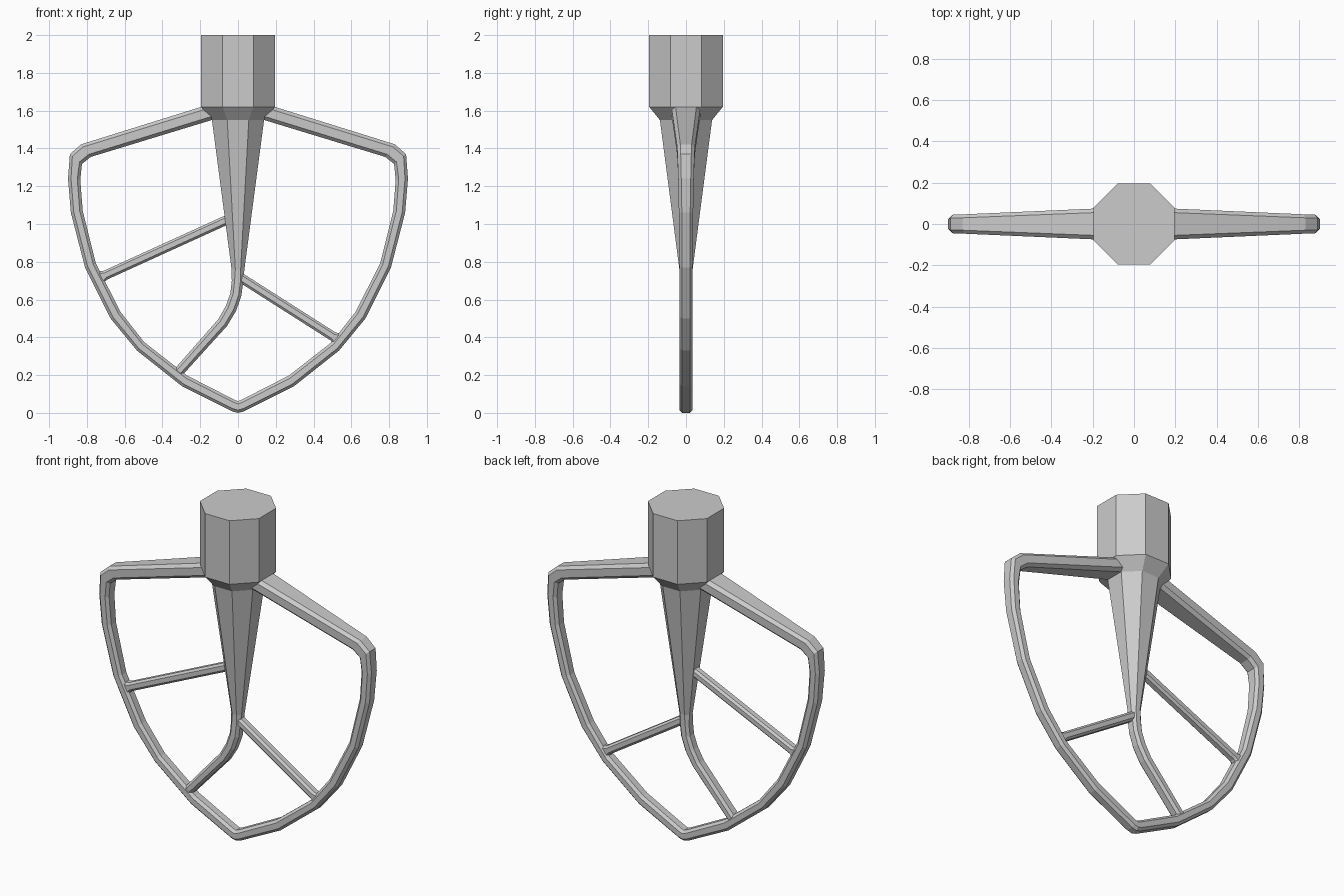
import bpy, bmesh
from mathutils import Vector

if "Cube" in bpy.data.objects:
    bpy.data.objects.remove(bpy.data.objects["Cube"])


def loft(name, stations):
    """Skin chamfered-rectangle sections.
    Station: edge A (x, z), edge B (x, z), half depth in y, chamfer."""
    bm = bmesh.new()
    rings = []
    for ax, az, bx, bz, t, c in stations:
        a, b = Vector((ax, 0, az)), Vector((bx, 0, bz))
        mid, w = (a + b) / 2, (b - a).length / 2
        u = (b - a).normalized()
        pts = [(w, c - t), (w, t - c), (w - c, t), (c - w, t),
               (-w, t - c), (-w, c - t), (c - w, -t), (w - c, -t)]
        rings.append([bm.verts.new(mid + u * p + Vector((0, y, 0))) for p, y in pts])
    for r, s in zip(rings, rings[1:]):
        for i in range(8):
            j = (i + 1) % 8
            bm.faces.new((r[i], r[j], s[j], s[i]))
    bm.faces.new(rings[0])
    bm.faces.new(rings[-1])
    bmesh.ops.recalc_face_normals(bm, faces=bm.faces)
    me = bpy.data.meshes.new(name)
    bm.to_mesh(me)
    bm.free()
    ob = bpy.data.objects.new(name, me)
    bpy.context.collection.objects.link(ob)
    return ob


def spoke(name, start, end, w=0.025, t=0.027):
    """Straight bar that flares a little where it meets the frame."""
    s, e = Vector(start), Vector(end)
    d = (e - s).normalized()
    n = Vector((-d.y, d.x))
    rows = []
    for p, k in ((s, w), (e - d * 0.055, w), (e - d * 0.025, w * 1.5), (e, w * 1.7)):
        a, b = p + n * k, p - n * k
        rows.append((a.x, a.y, b.x, b.y, t, 0.012))
    return loft(name, rows)


# Octagonal hub, tapering shaft and bent lower stem
loft("hub_and_shaft", [
    (-.195, 2.0, .195, 2.0, .195, .114),
    (-.195, 1.62, .195, 1.62, .195, .114),
    (-.138, 1.55, .138, 1.55, .138, .081),
    (-.034, .76, .034, .76, .035, .02),
    (-.033, .70, .027, .69, .034, .015),
    (-.04, .635, .018, .62, .034, .015),
    (-.065, .565, -.01, .54, .034, .015),
    (-.105, .495, -.058, .46, .034, .015),
    (-.325, .245, -.285, .21, .033, .014),
    (-.355, .215, -.315, .175, .03, .014),
])

# Frame: right half from hub to bottom tip, then mirrored
half = [
    (.10, 1.65, .10, 1.563, .078, .02),
    (.195, 1.62, .14, 1.55, .075, .02),
    (.83, 1.422, .78, 1.355, .047, .017),
    (.89, 1.37, .826, 1.318, .045, .017),
    (.90, 1.24, .835, 1.235, .041, .016),
    (.885, 1.06, .822, 1.07, .038, .016),
    (.81, .77, .752, .79, .035, .015),
    (.675, .50, .622, .535, .035, .015),
    (.535, .33, .497, .375, .035, .015),
    (.295, .14, .27, .198, .035, .015),
    (.03, .008, .02, .07, .035, .015),
]
tip = [(0, 0, 0, .062, .035, .015)]
other = [(-a, b, -c, d, t, k) for a, b, c, d, t, k in reversed(half)]
loft("frame", half + tip + other)

# Cross spokes
spoke("left_spoke", (-.03, 1.035), (-.755, .705))
spoke("right_spoke", (.0, .725), (.55, .375))
